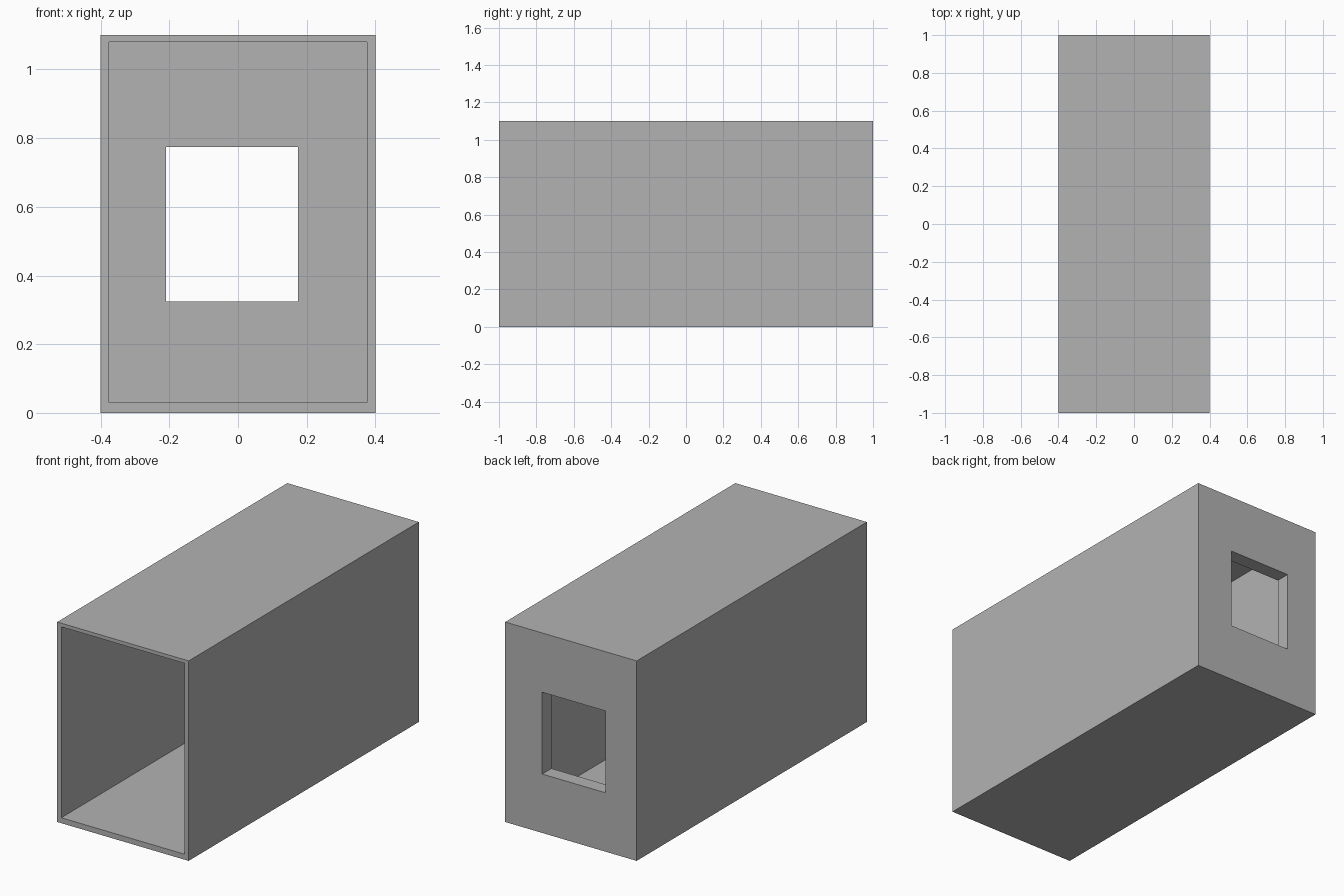
import bpy
import bmesh

cube = bpy.data.objects.get("Cube")
if cube:
    bpy.data.objects.remove(cube, do_unlink=True)

# Single grey material
grey = bpy.data.materials.new("plain_grey")
grey.use_nodes = True
colour = (0.45, 0.45, 0.45, 1.0)
grey.diffuse_color = colour
grey.node_tree.nodes["Principled BSDF"].inputs["Base Color"].default_value = colour

# Rectangular outlines: left, right, bottom, top
OUTER = (-0.4, 0.4, 0.0, 1.1)
CAVITY = (-0.375, 0.375, 0.03, 1.08)
WINDOW = (-0.21, 0.175, 0.324, 0.774)
FRONT, BACK, WALL = -1.0, 1.0, 0.08


def rectangle(bm, outline, y):
    x0, x1, z0, z1 = outline
    return [bm.verts.new((x, y, z))
            for x, z in ((x0, z0), (x1, z0), (x1, z1), (x0, z1))]


# Hollow box: loft around the outside, through the rear window, back out the open front
bm = bmesh.new()
loops = [rectangle(bm, outline, y) for outline, y in (
    (OUTER, FRONT),
    (OUTER, BACK),
    (WINDOW, BACK),
    (WINDOW, BACK - WALL),
    (CAVITY, BACK - WALL),
    (CAVITY, FRONT),
)]
for a, b in zip(loops, loops[1:] + loops[:1]):
    for i in range(4):
        j = (i + 1) % 4
        bm.faces.new((a[i], a[j], b[j], b[i]))
bmesh.ops.recalc_face_normals(bm, faces=bm.faces)

mesh = bpy.data.meshes.new("hollow_box")
bm.to_mesh(mesh)
bm.free()
mesh.materials.append(grey)
box = bpy.data.objects.new("hollow_box", mesh)
bpy.context.collection.objects.link(box)
